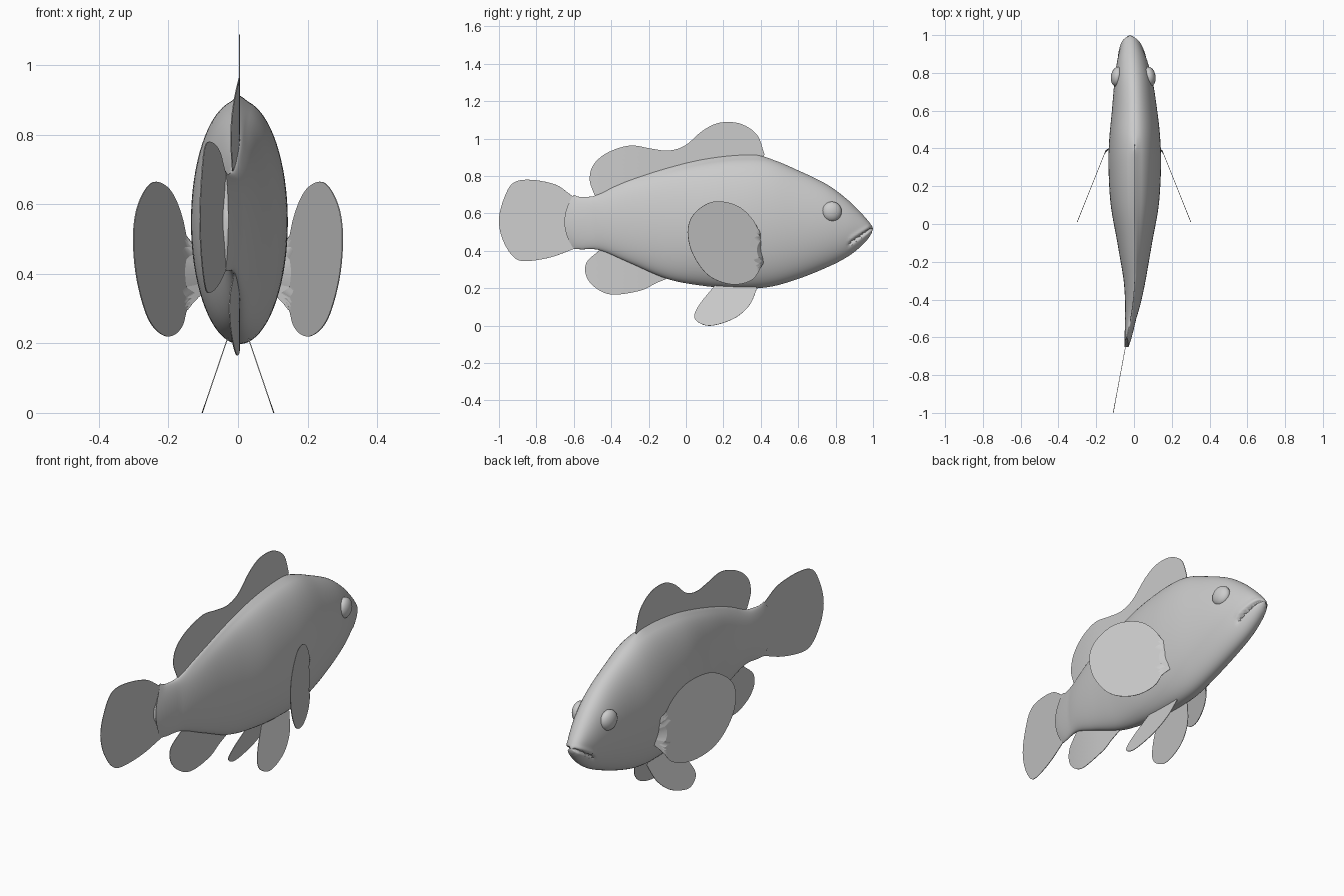
import bpy
import bmesh
import math
from mathutils import Vector

old = bpy.data.objects.get("Cube")
if old:
    bpy.data.objects.remove(old, do_unlink=True)

grey = bpy.data.materials.new("plain grey")
grey.use_nodes = True
grey.diffuse_color = (0.6, 0.6, 0.6, 1)
grey.node_tree.nodes["Principled BSDF"].inputs["Base Color"].default_value = (0.6, 0.6, 0.6, 1)


def curve(points, count):
    """Sample a smooth curve through the points, of any dimension."""
    pts = [Vector(p) for p in points]
    pts = [2 * pts[0] - pts[1]] + pts + [2 * pts[-1] - pts[-2]]
    spans = len(pts) - 3
    result = []
    for k in range(count):
        t = k * spans / (count - 1)
        i = min(int(t), spans - 1)
        t -= i
        a, b, c, d = pts[i:i + 4]
        result.append(0.5 * (2 * b + (c - a) * t + (2 * a - 5 * b + 4 * c - d) * t ** 2
                             + (3 * b - a - 3 * c + d) * t ** 3))
    return result


def ramp(value, low, high):
    return max(0.0, min(1.0, (value - low) / (high - low)))


def bump(distance, width):
    return math.exp(-(distance / width) ** 2)


def spine(y):
    """Sideways bend of the body along its length."""
    return 0.004 - 0.35 * max(0, -0.25 - y) ** 2 - 0.1 * max(0, y - 0.5) ** 2


def finish(bm, name, smooth):
    bmesh.ops.recalc_face_normals(bm, faces=bm.faces[:])
    mesh = bpy.data.meshes.new(name)
    bm.to_mesh(mesh)
    bm.free()
    mesh.materials.append(grey)
    for face in mesh.polygons:
        face.use_smooth = smooth
    if smooth:
        mesh.set_sharp_from_angle(angle=math.radians(50))
    obj = bpy.data.objects.new(name, mesh)
    bpy.context.collection.objects.link(obj)
    return obj


# Body: lofted oval sections given as (y, top, bottom, half width)
sections = [
    (-0.6, 0.7, 0.41, 0.011), (-0.56, 0.688, 0.408, 0.02), (-0.46, 0.7, 0.403, 0.036),
    (-0.3, 0.765, 0.335, 0.058), (-0.1, 0.83, 0.25, 0.092), (0.1, 0.878, 0.212, 0.127),
    (0.3, 0.9, 0.198, 0.139), (0.45, 0.89, 0.208, 0.135), (0.6, 0.83, 0.25, 0.12),
    (0.75, 0.757, 0.31, 0.102), (0.85, 0.685, 0.36, 0.083), (0.92, 0.62, 0.41, 0.062),
    (0.97, 0.565, 0.46, 0.04), (0.993, 0.535, 0.495, 0.018),
]
SIDES = 72
bm = bmesh.new()
rings = []
for y0, top, bottom, width in curve(sections, 110):
    ring = []
    for k in range(SIDES):
        angle = 2 * math.pi * k / SIDES
        u = math.cos(angle)
        x = width * math.sin(angle)
        z = (top + bottom) / 2 + u * (top - bottom) / 2
        y = y0 - 0.05 * (1 - u * u) * ramp(-y0, 0.5, 0.6)
        # Ridge under the back fin
        if u > 0:
            z += 0.013 * bump(x, 0.014) * ramp(y0, -0.5, -0.4) * ramp(-y0, -0.47, -0.38)
        # Mouth groove and upper lip
        d = z - (0.435 + 0.68 * (y0 - 0.87) - 5 * max(0, 0.9 - y0) ** 2)
        mouth = ramp(y0, 0.86, 0.89)
        x *= 1 + mouth * (0.1 * bump(d - 0.02, 0.013) - 0.28 * bump(d, 0.007))
        y -= 0.01 * mouth * bump(d, 0.007)
        ring.append(bm.verts.new((x + spine(y0), y, z)))
    rings.append(ring)
for one, two in zip(rings, rings[1:]):
    for k in range(SIDES):
        n = (k + 1) % SIDES
        bm.faces.new((one[k], one[n], two[n], two[k]))
for ring, tip in ((rings[0], (spine(-0.6), -0.65, 0.555)), (rings[-1], (spine(1), 1, 0.52))):
    end = bm.verts.new(tip)
    for k in range(SIDES):
        bm.faces.new((ring[k], ring[(k + 1) % SIDES], end))
finish(bm, "body", True)


# Fins: a thin sheet between a base line and an outer edge, both in (y, z)
def fin(name, base, edge, place, steps=10, count=70):
    bm = bmesh.new()
    grid = []
    for a, b in zip(curve(base, count), curve(edge, count)):
        row = []
        for s in range(steps + 1):
            y, z = a.lerp(b, s / steps)
            row.append(bm.verts.new((place(y, z), y, z)))
        grid.append(row)
    for one, two in zip(grid, grid[1:]):
        for s in range(steps):
            bm.faces.new((one[s], one[s + 1], two[s + 1], two[s]))
    obj = finish(bm, name, False)
    thick = obj.modifiers.new("thickness", "SOLIDIFY")
    thick.thickness = 0.003
    thick.offset = 0


def on_spine(y, z):
    return spine(y)


fin("back_fin",
    [(-0.46, 0.68), (-0.19, 0.78), (0.08, 0.86), (0.4, 0.88)],
    [(-0.49, 0.7), (-0.515, 0.78), (-0.495, 0.86), (-0.42, 0.925), (-0.3, 0.963),
     (-0.19, 0.947), (-0.095, 0.936), (-0.005, 0.963), (0.09, 1.043), (0.18, 1.085),
     (0.29, 1.08), (0.38, 1.02), (0.42, 0.915)], on_spine)

fin("belly_rear_fin",
    [(-0.44, 0.43), (-0.3, 0.37), (-0.1, 0.27)],
    [(-0.46, 0.405), (-0.53, 0.34), (-0.535, 0.27), (-0.487, 0.205), (-0.395, 0.166),
     (-0.245, 0.187), (-0.165, 0.225), (-0.105, 0.25)], on_spine)

fin("tail_fin",
    [(-0.59, 0.68), (-0.62, 0.555), (-0.59, 0.43)],
    [(-0.61, 0.695), (-0.7, 0.755), (-0.835, 0.78), (-0.925, 0.762), (-0.975, 0.675),
     (-1, 0.565), (-0.98, 0.46), (-0.925, 0.37), (-0.86, 0.345), (-0.725, 0.365),
     (-0.6, 0.41)], lambda y, z: -0.045 + 0.186 * (y + 0.65))

# Paired fins and eyes
for side, label in ((1, "left"), (-1, "right")):
    fin(label + "_side_fin",
        [(0.42, 0.46), (0.42, 0.34)],
        [(0.4, 0.46), (0.365, 0.555), (0.285, 0.635), (0.18, 0.665), (0.1, 0.645),
         (0.03, 0.58), (0.01, 0.49), (0.04, 0.375), (0.125, 0.265), (0.25, 0.22),
         (0.36, 0.25), (0.405, 0.34)],
        lambda y, z: side * (0.145 + 0.4 * (0.4 - y) - 1.2 * max(0, y - 0.39)))

    fin(label + "_belly_fin",
        [(0.19, 0.235), (0.36, 0.225)],
        [(0.15, 0.21), (0.07, 0.11), (0.045, 0.045), (0.085, 0.008), (0.15, 0.002),
         (0.26, 0.04), (0.34, 0.11), (0.38, 0.2)],
        lambda y, z: side * (0.035 + 0.34 * (0.2 - z)))

    bm = bmesh.new()
    bmesh.ops.create_uvsphere(bm, u_segments=32, v_segments=20, radius=1)
    eye = finish(bm, label + "_eye", True)
    eye.scale = (0.033, 0.053, 0.053)
    eye.rotation_euler = (0, 0, side * 0.15)
    eye.location = (side * 0.085 - 0.004, 0.78, 0.61)
